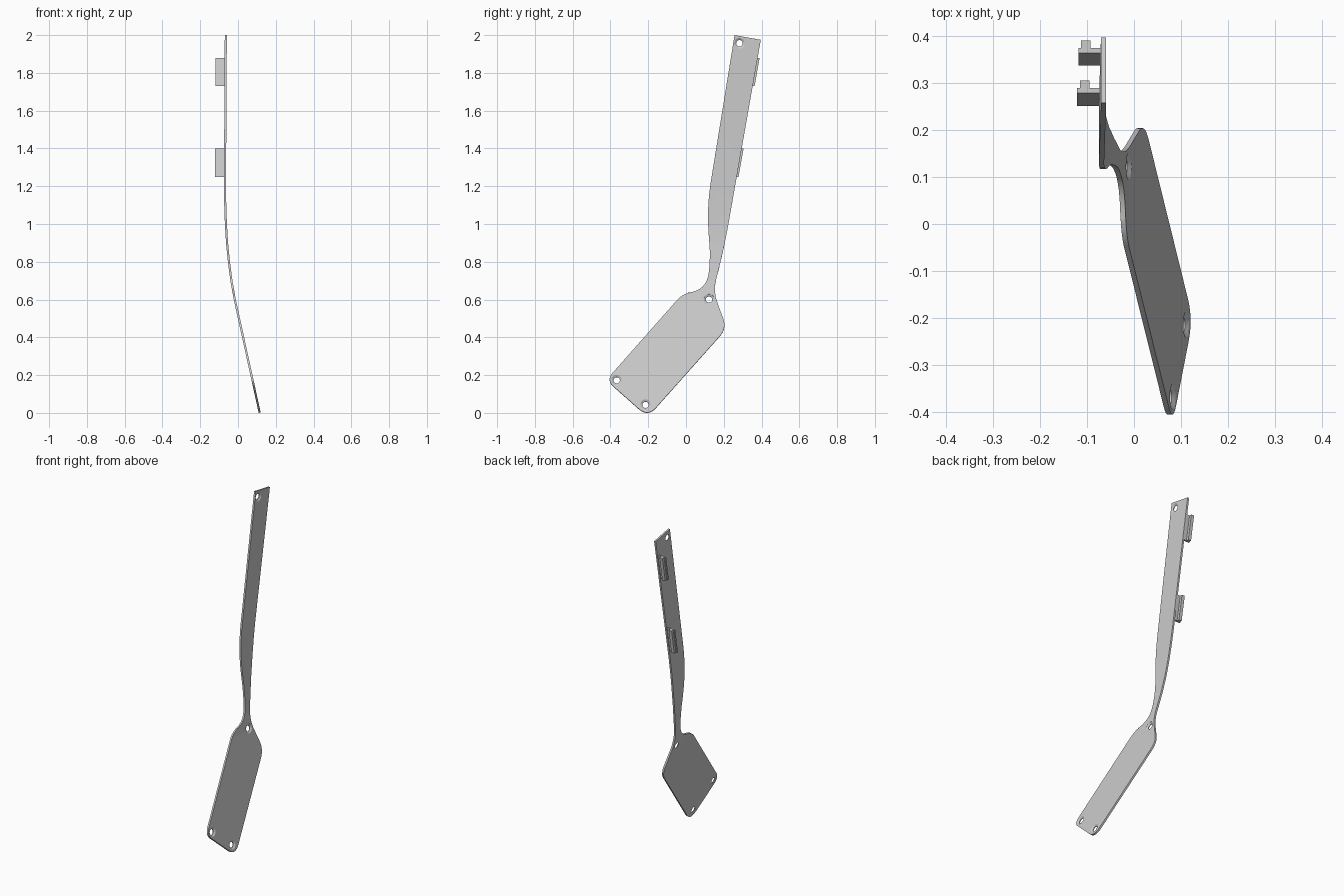
import bpy, bmesh, math
from mathutils import Vector, Matrix

cube = bpy.data.objects.get("Cube")
if cube:
    bpy.data.objects.remove(cube, do_unlink=True)

grey = bpy.data.materials.new("plain grey")
grey.use_nodes = True
COLOUR = (0.6, 0.6, 0.6, 1)
grey.diffuse_color = COLOUR
grey.node_tree.nodes["Principled BSDF"].inputs["Base Color"].default_value = COLOUR

THICK = 0.011
# Bend of the sheet: (z, x)
BEND = [(0, .115), (.5, .005), (.6, -.017), (.7, -.035), (.8, -.048), (.9, -.058),
        (1.0, -.064), (1.1, -.0675), (1.2, -.069), (2, -.0645)]
# Outline corners: (y, z, rounding distance)
OUTLINE = [(.257, 2, 0), (.108, 1.08, .15), (.13, .83, .08), (.11, .645, .1),
           (-.015, .633, .05), (-.422, .173, .05), (-.202, -.022, .065),
           (.216, .447, .055), (.143, .645, .07), (.2, .86, .15), (.396, 1.975, 0)]
HOLES = [(.283, 1.957), (.122, .6), (-.367, .173), (-.214, .043)]


def bend_x(z):
    """Sheet position and slope at a height."""
    for (z0, x0), (z1, x1) in zip(BEND, BEND[1:]):
        if z <= z1 or z1 == BEND[-1][0]:
            slope = (x1 - x0) / (z1 - z0)
            return x0 + slope * (z - z0), slope


def rounded(corners, steps=8):
    """Replace each corner with a short curve."""
    pts = []
    n = len(corners)
    for i, (y, z, d) in enumerate(corners):
        c = Vector((0, y, z))
        if d == 0:
            pts.append(c)
            continue
        a, b = (Vector((0, *corners[j % n][:2])) for j in (i - 1, i + 1))
        a = c + (a - c).normalized() * d
        b = c + (b - c).normalized() * d
        for k in range(steps + 1):
            t = k / steps
            pts.append(a * (1 - t) ** 2 + c * 2 * t * (1 - t) + b * t * t)
    return pts


def make_object(name, bm):
    bmesh.ops.recalc_face_normals(bm, faces=bm.faces)
    mesh = bpy.data.meshes.new(name)
    bm.to_mesh(mesh)
    bm.free()
    mesh.materials.append(grey)
    obj = bpy.data.objects.new(name, mesh)
    bpy.context.collection.objects.link(obj)
    return obj


# Bent sheet: flat outline, cut at the bend heights, then bent and thickened
bm = bmesh.new()
bm.faces.new([bm.verts.new(p) for p in rounded(OUTLINE)])
for z, _ in BEND[1:-1]:
    bmesh.ops.bisect_plane(bm, geom=bm.verts[:] + bm.edges[:] + bm.faces[:],
                           plane_co=(0, 0, z), plane_no=(0, 0, 1))
for v in bm.verts:
    v.co.x = bend_x(v.co.z)[0]
plate = make_object("bent_plate", bm)
solid = plate.modifiers.new("thickness", 'SOLIDIFY')
solid.thickness = THICK
solid.offset = 0

# Countersunk holes, wide on the +x face
bm = bmesh.new()
for y, z in HOLES:
    x, slope = bend_x(z)
    normal = Vector((1, 0, -slope)).normalized()
    place = Matrix.Translation((x, y, z)) @ normal.to_track_quat('Z', 'Y').to_matrix().to_4x4()
    rings = []
    for r, h in ((.017, -.02), (.017, -.001), (.028, THICK / 2), (.028, .02)):
        rings.append([bm.verts.new(place @ Vector((r * math.cos(a), r * math.sin(a), h)))
                      for a in (math.tau * i / 24 for i in range(24))])
    for lo, hi in zip(rings, rings[1:]):
        for i in range(24):
            j = (i + 1) % 24
            bm.faces.new((lo[i], lo[j], hi[j], hi[i]))
    bm.faces.new(rings[0][::-1])
    bm.faces.new(rings[-1])
cutter = make_object("hole_cutter", bm)
cutter.hide_render = True
cut = plate.modifiers.new("holes", 'BOOLEAN')
cut.operation = 'DIFFERENCE'
cut.solver = 'EXACT'
cut.object = cutter

bpy.ops.object.select_all(action='DESELECT')
bpy.context.view_layer.objects.active = plate
plate.select_set(True)
for m in list(plate.modifiers):
    bpy.ops.object.modifier_apply(modifier=m.name)
bpy.data.objects.remove(cutter, do_unlink=True)
bpy.ops.object.shade_smooth_by_angle(angle=math.radians(20))


def slanted_block(bm, x0, x1, y0, y1, z0, z1, lean):
    """Block leaning in y along the rail; y is given at its top."""
    lo, hi = [], []
    for x, y in ((x0, y0), (x1, y0), (x1, y1), (x0, y1)):
        lo.append(bm.verts.new((x, y - lean, z0)))
        hi.append(bm.verts.new((x, y, z1)))
    bm.faces.new(lo[::-1])
    bm.faces.new(hi)
    for i in range(4):
        j = (i + 1) % 4
        bm.faces.new((lo[i], lo[j], hi[j], hi[i]))


# Two clips on the -x face: a flange with a rib behind it
for name, y, z, x in (("upper_clip", .363, 1.73, -.118), ("lower_clip", .278, 1.25, -.121)):
    bm = bmesh.new()
    slanted_block(bm, x, x + .05, y, y + .011, z, z + .15, .027)
    slanted_block(bm, x + .006, x + .026, y + .011, y + .027, z, z + .15, .027)
    make_object(name, bm)
